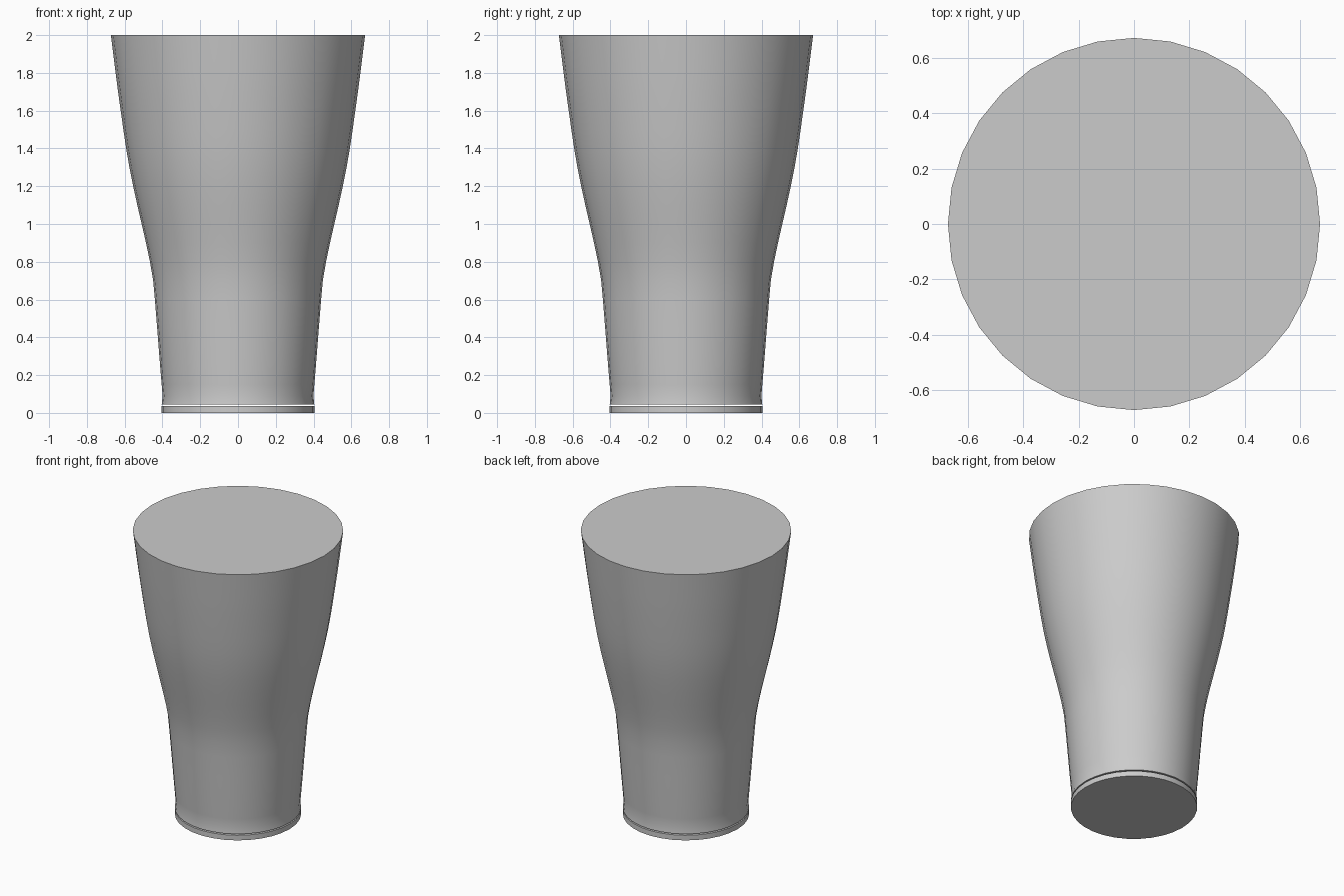
import bpy, bmesh, math

if "Cube" in bpy.data.objects:
    bpy.data.objects.remove(bpy.data.objects["Cube"])

SIDES = 32

def lathe(name, profile):
    """Closed solid of revolution from (radius, z) points, flat caps at both ends."""
    bm = bmesh.new()
    rings = [[bm.verts.new((r * math.cos(math.tau * i / SIDES),
                            r * math.sin(math.tau * i / SIDES), z))
              for i in range(SIDES)] for r, z in profile]
    for low, high in zip(rings, rings[1:]):
        for i in range(SIDES):
            j = (i + 1) % SIDES
            bm.faces.new((low[i], low[j], high[j], high[i]))
    bm.faces.new(rings[0][::-1])
    bm.faces.new(rings[-1])
    mesh = bpy.data.meshes.new(name)
    bm.to_mesh(mesh)
    bm.free()
    obj = bpy.data.objects.new(name, mesh)
    bpy.context.collection.objects.link(obj)
    bpy.ops.object.select_all(action='DESELECT')
    obj.select_set(True)
    bpy.context.view_layer.objects.active = obj
    bpy.ops.object.shade_smooth_by_angle(angle=math.radians(35))
    return obj

# Thin foot disc, separated from the body by a narrow gap
lathe("foot_disc", [(0.404, 0.0), (0.404, 0.036)])

# Flared tumbler body with a flat closed top
lathe("tumbler_body", [
    (0.404, 0.045), (0.399, 0.09), (0.404, 0.15), (0.414, 0.27),
    (0.428, 0.45), (0.440, 0.60), (0.449, 0.70), (0.466, 0.80),
    (0.487, 0.90), (0.510, 1.00), (0.533, 1.10), (0.555, 1.20),
    (0.575, 1.30), (0.592, 1.40), (0.607, 1.50), (0.621, 1.60),
    (0.635, 1.70), (0.648, 1.80), (0.673, 2.00)])
